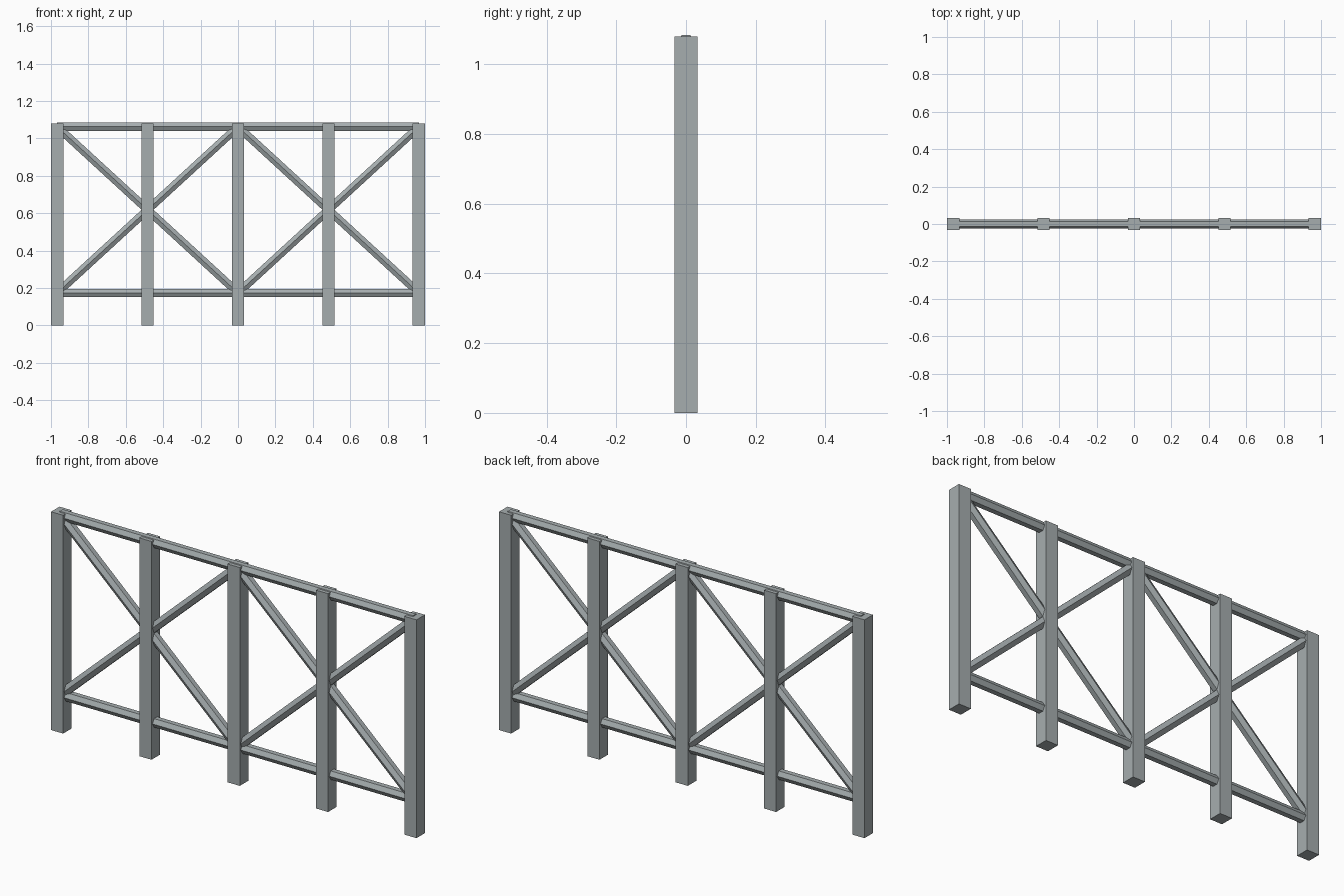
import bpy, bmesh, math
from mathutils import Vector

if "Cube" in bpy.data.objects:
    bpy.data.objects.remove(bpy.data.objects["Cube"])

POST_X = [-0.967, -0.4835, 0.0, 0.4835, 0.967]
POST_W, POST_H = 0.066, 1.08
Z_LOW, Z_HIGH, R = 0.174, 1.062, 0.025

# Dark blue-grey steel
steel = bpy.data.materials.new("steel")
steel.diffuse_color = (0.38, 0.42, 0.43, 1)
steel.use_nodes = True
steel.node_tree.nodes["Principled BSDF"].inputs["Base Color"].default_value = steel.diffuse_color


def finish(name, bm):
    bmesh.ops.recalc_face_normals(bm, faces=bm.faces[:])
    me = bpy.data.meshes.new(name)
    bm.to_mesh(me)
    bm.free()
    me.materials.append(steel)
    ob = bpy.data.objects.new(name, me)
    bpy.context.collection.objects.link(ob)
    return ob


def post(name, x):
    bm = bmesh.new()
    bmesh.ops.create_cube(bm, size=1)
    bmesh.ops.scale(bm, vec=(POST_W, POST_W, POST_H), verts=bm.verts[:])
    bmesh.ops.translate(bm, vec=(x, 0, POST_H / 2), verts=bm.verts[:])
    return finish(name, bm)


def bar(name, x0, z0, x1, z1):
    """Six-sided bar in the XZ plane, with edges facing front and back."""
    a, b = Vector((x0, 0, z0)), Vector((x1, 0, z1))
    side = Vector((0, 1, 0))
    up = (b - a).normalized().cross(side)
    bm = bmesh.new()
    rings = []
    for p in (a, b):
        rings.append([bm.verts.new(p + R * (math.cos(i * math.pi / 3) * side
                                            + math.sin(i * math.pi / 3) * up))
                      for i in range(6)])
    for i in range(6):
        j = (i + 1) % 6
        bm.faces.new((rings[0][i], rings[0][j], rings[1][j], rings[1][i]))
    bm.faces.new(rings[0])
    bm.faces.new(rings[1])
    return finish(name, bm)


# Square upright posts
for n, x in enumerate(POST_X):
    post(f"post_{n + 1}", x)

# Horizontal rails
bar("top_rail", POST_X[0], Z_HIGH, POST_X[-1], Z_HIGH)
bar("bottom_rail", POST_X[0], Z_LOW, POST_X[-1], Z_LOW)

# Crossed braces, one pair per double bay
for n, (xa, xb) in enumerate(((POST_X[0], POST_X[2]), (POST_X[2], POST_X[4]))):
    bar(f"falling_brace_{n + 1}", xa, Z_HIGH, xb, Z_LOW)
    bar(f"rising_brace_{n + 1}", xa, Z_LOW, xb, Z_HIGH)
